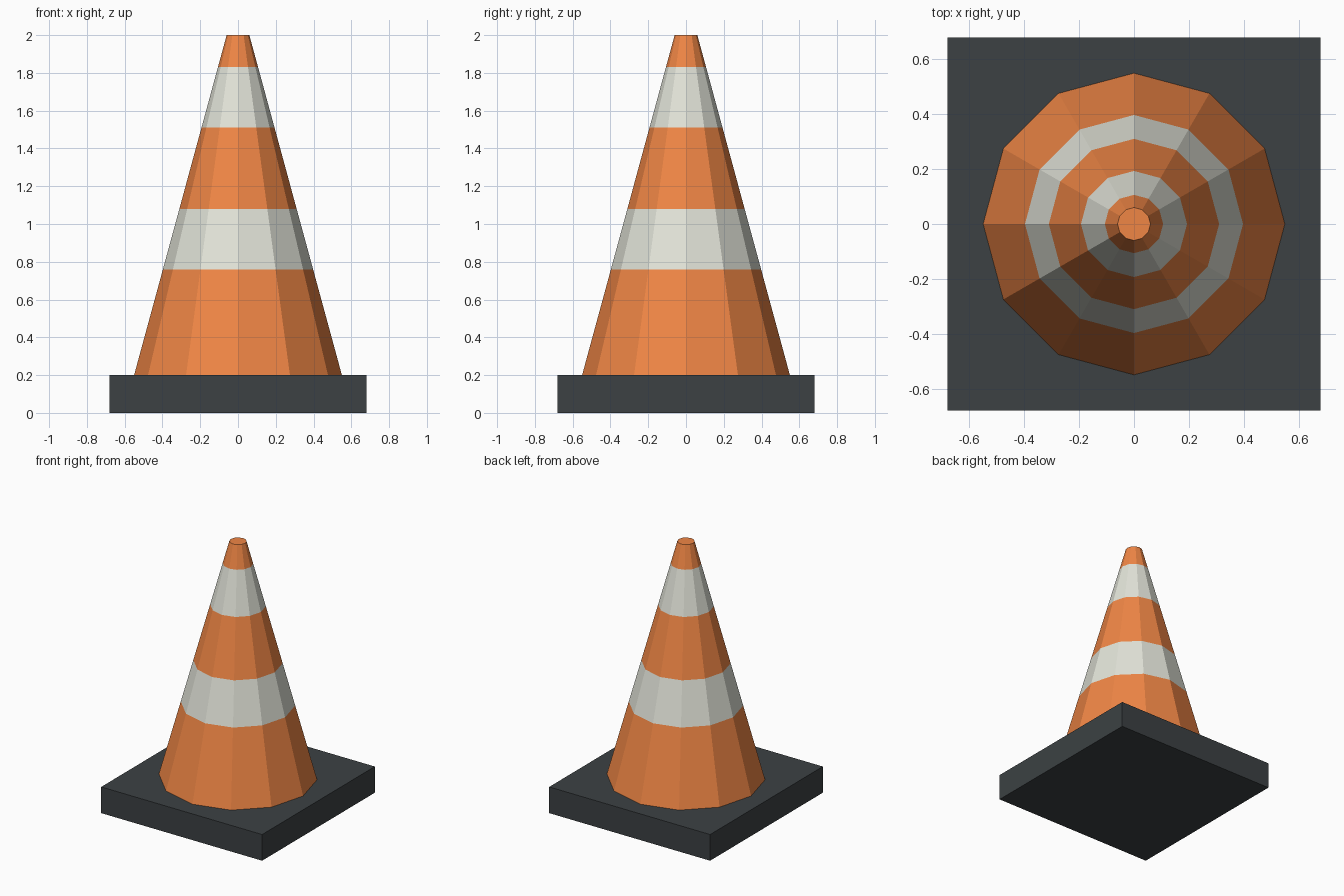
import bpy, bmesh
from math import cos, sin, pi

if "Cube" in bpy.data.objects:
    bpy.data.objects.remove(bpy.data.objects["Cube"])

SIDES = 12


def material(name, rgb):
    mat = bpy.data.materials.new(name)
    mat.diffuse_color = (*rgb, 1)
    mat.use_nodes = True
    mat.node_tree.nodes["Principled BSDF"].inputs["Base Color"].default_value = mat.diffuse_color
    return mat


orange = material("orange", (0.87, 0.24, 0.06))
white = material("reflective_white", (0.76, 0.77, 0.69))
rubber = material("dark_rubber", (0.045, 0.053, 0.057))

# Square base slab
bpy.ops.mesh.primitive_cube_add(size=1, location=(0, 0, 0.1))
base = bpy.context.object
base.name = "base"
base.scale = (1.36, 1.36, 0.2)
base.data.materials.append(rubber)

# Tapered cone body, with rings at the stripe edges
heights = [0.2, 0.76, 1.08, 1.51, 1.83, 2.0]


def radius(z):
    return 0.55 + (0.06 - 0.55) * (z - 0.2) / 1.8


bm = bmesh.new()
rings = [[bm.verts.new((radius(z) * cos(2 * pi * i / SIDES),
                        radius(z) * sin(2 * pi * i / SIDES), z))
          for i in range(SIDES)] for z in heights]

# Alternating orange and white bands
for band, (low, high) in enumerate(zip(rings, rings[1:])):
    for i in range(SIDES):
        j = (i + 1) % SIDES
        face = bm.faces.new((low[i], low[j], high[j], high[i]))
        face.material_index = band % 2

# Flat tip and underside
bm.faces.new(rings[-1])
bm.faces.new(rings[0][::-1])

mesh = bpy.data.meshes.new("cone_body")
bm.to_mesh(mesh)
bm.free()
mesh.materials.append(orange)
mesh.materials.append(white)
cone = bpy.data.objects.new("cone_body", mesh)
bpy.context.collection.objects.link(cone)
